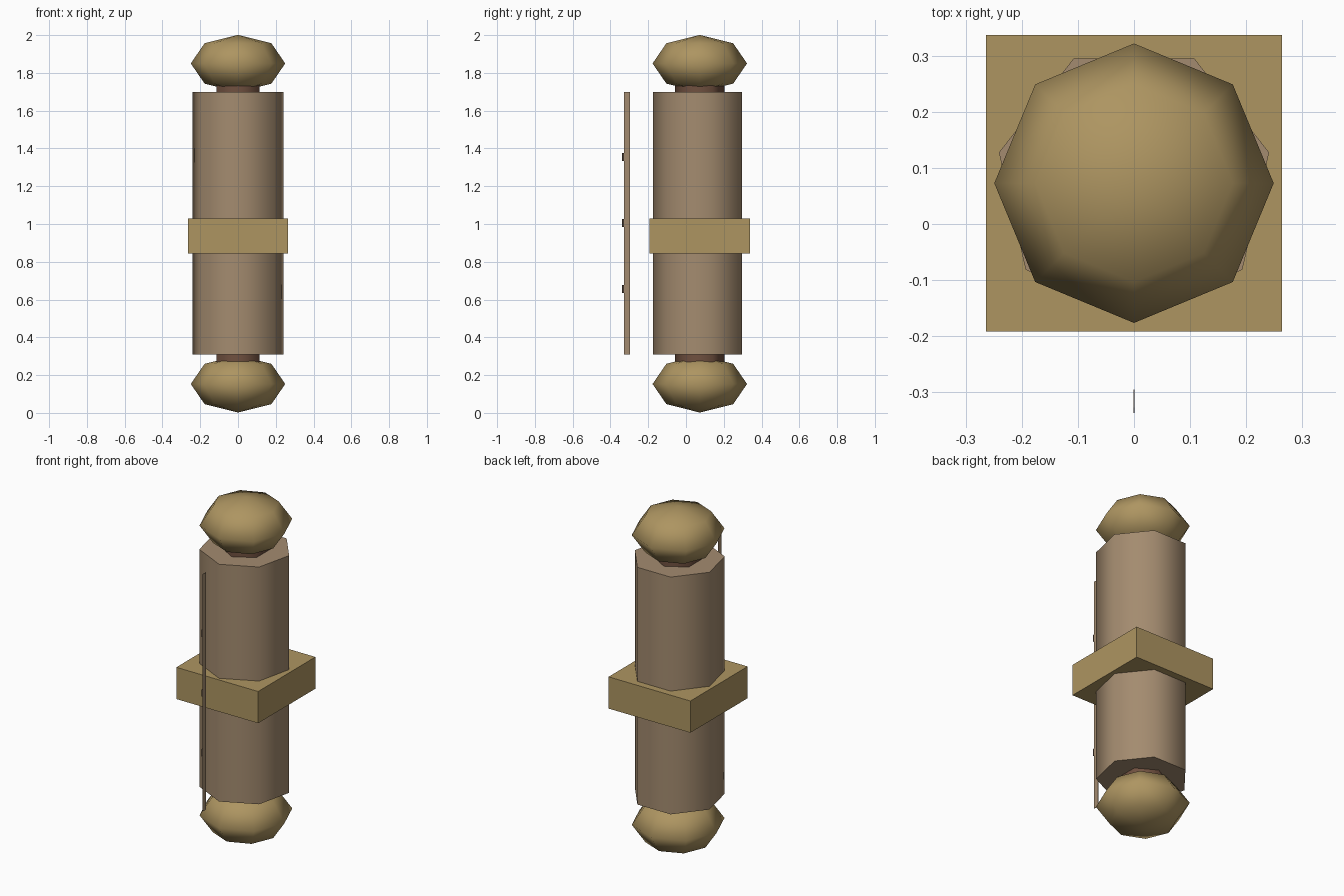
import bpy, math

if "Cube" in bpy.data.objects:
    bpy.data.objects.remove(bpy.data.objects["Cube"])

CY = 0.073  # y of the roll axis


def mat(name, rgb):
    m = bpy.data.materials.new(name)
    m.diffuse_color = (*rgb, 1)
    m.use_nodes = True
    m.node_tree.nodes["Principled BSDF"].inputs["Base Color"].default_value = m.diffuse_color
    return m


gold = mat("gold", (0.42, 0.30, 0.12))
paper = mat("paper", (0.37, 0.26, 0.16))
wood = mat("wood", (0.16, 0.08, 0.05))
ink = mat("ink", (0.06, 0.04, 0.03))


def finish(name, material, angle=None):
    ob = bpy.context.object
    ob.name = name
    ob.data.materials.append(material)
    bpy.ops.object.transform_apply(location=False, rotation=True, scale=True)
    if angle:
        bpy.ops.object.shade_smooth_by_angle(angle=math.radians(angle))
    return ob


def rod(name, sides, r, z0, z1, material):
    # prism with one corner pointing to the front
    bpy.ops.mesh.primitive_cylinder_add(vertices=sides, radius=r, depth=z1 - z0,
                                        location=(0, CY, (z0 + z1) / 2))
    ob = bpy.context.object
    a = math.atan2(ob.data.vertices[0].co.y, ob.data.vertices[0].co.x)
    ob.rotation_euler.z = -math.pi / 2 - a
    finish(name, material, 65)


def box(name, lo, hi, material):
    bpy.ops.mesh.primitive_cube_add(size=1, location=[(a + b) / 2 for a, b in zip(lo, hi)])
    bpy.context.object.scale = [b - a for a, b in zip(lo, hi)]
    finish(name, material)


# rolled sheet and the rod inside it
rod("rolled_paper", 7, 0.248, 0.308, 1.698, paper)
rod("core_rod", 6, 0.132, 0.15, 1.85, wood)

# end knobs
for name, z in (("bottom_knob", 0.153), ("top_knob", 1.85)):
    bpy.ops.mesh.primitive_uv_sphere_add(segments=8, ring_count=4, radius=1,
                                         location=(0, CY, z))
    bpy.context.object.scale = (0.25, 0.25, 0.151)
    finish(name, gold, 80)

# square band around the middle
box("band", (-0.265, CY - 0.265, 0.844), (0.265, CY + 0.265, 1.03), gold)

# thin loose edge of the sheet with ink marks
box("loose_edge", (-0.001, -0.328, 0.308), (0.001, -0.296, 1.698), paper)
for i, z in enumerate((0.655, 1.005, 1.355)):
    box(f"ink_mark_{i + 1}", (-0.001, -0.338, z - 0.021), (0.001, -0.328, z + 0.021), ink)
